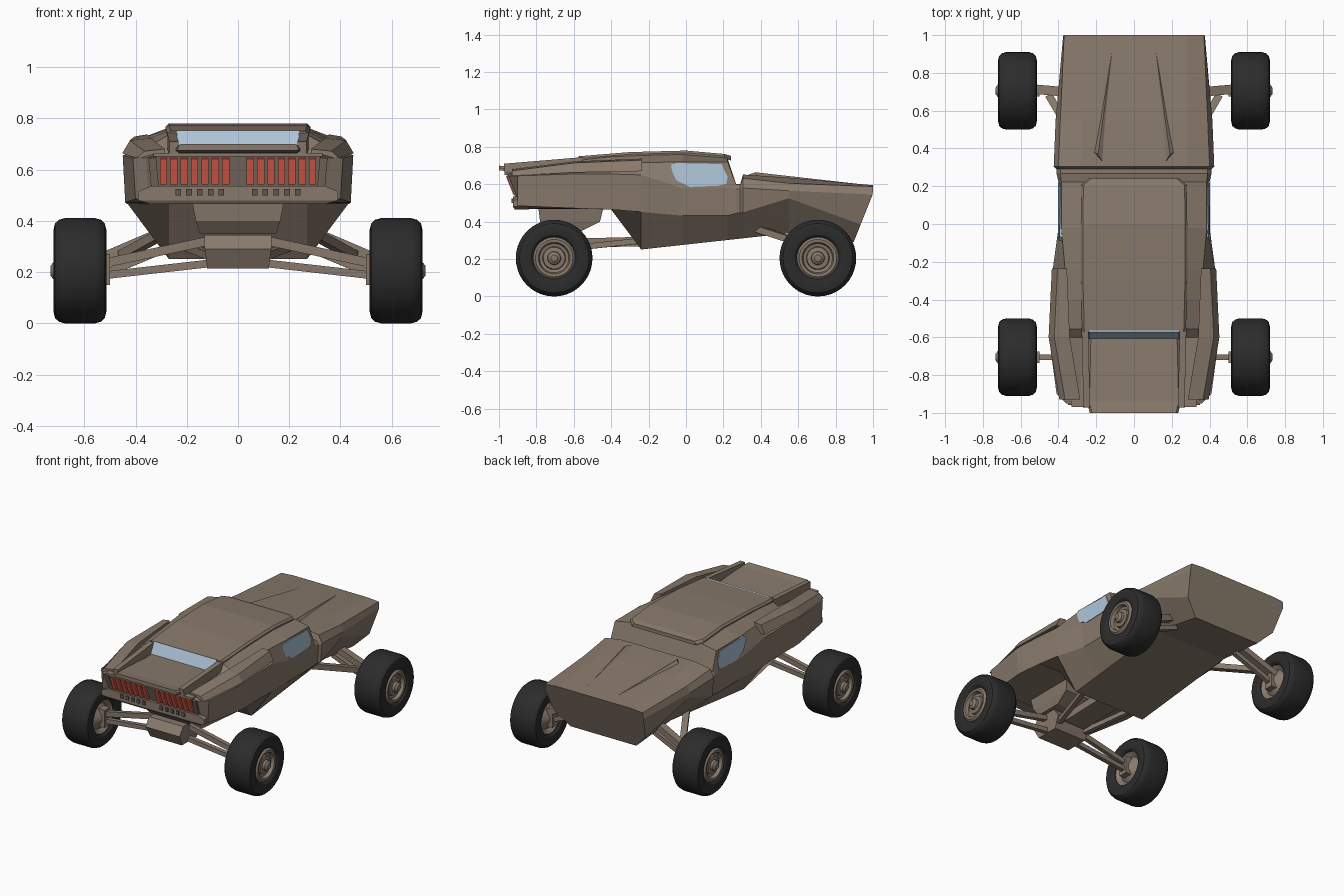
import bpy, bmesh
from math import sin, cos, tau, radians
from mathutils import Vector

if "Cube" in bpy.data.objects:
    bpy.data.objects.remove(bpy.data.objects["Cube"])


def material(name, rgb):
    m = bpy.data.materials.new(name)
    m.diffuse_color = (*rgb, 1)
    m.use_nodes = True
    m.node_tree.nodes["Principled BSDF"].inputs["Base Color"].default_value = m.diffuse_color
    return m


PAINT = material("brown_paint", (0.25, 0.195, 0.15))
RUBBER = material("rubber", (0.025, 0.025, 0.025))
GLASS = material("glass", (0.42, 0.55, 0.68))
RED = material("red_lamp", (0.85, 0.13, 0.08))
DARK = material("dark_trim", (0.12, 0.095, 0.075))


def loft(name, rings, mat=PAINT, mirror="", wrap=False, smooth=False):
    """Skin closed rings of points; cap the ends unless wrapped."""
    bm = bmesh.new()
    vs = [[bm.verts.new(p) for p in ring] for ring in rings]
    n = len(vs[0])
    for i in range(len(vs) if wrap else len(vs) - 1):
        a, b = vs[i], vs[(i + 1) % len(vs)]
        for j in range(n):
            k = (j + 1) % n
            bm.faces.new((a[j], a[k], b[k], b[j]))
    if not wrap:
        bm.faces.new(vs[0])
        bm.faces.new(vs[-1][::-1])
    bmesh.ops.remove_doubles(bm, verts=bm.verts[:], dist=1e-5)
    bmesh.ops.recalc_face_normals(bm, faces=bm.faces[:])
    me = bpy.data.meshes.new(name)
    bm.to_mesh(me)
    bm.free()
    if smooth:
        me.polygons.foreach_set("use_smooth", [True] * len(me.polygons))
        me.set_sharp_from_angle(angle=radians(32))
    me.materials.append(mat)
    ob = bpy.data.objects.new(name, me)
    bpy.context.collection.objects.link(ob)
    if mirror:
        mod = ob.modifiers.new("mirror", "MIRROR")
        mod.use_axis = ("x" in mirror, "y" in mirror, False)
        mod.use_mirror_merge = False
    return ob


def lathe(name, profile, mat, steps):
    """Spin an (r, x) profile about a wheel axle; four copies by mirroring."""
    rings = [[(x, .705 + r * cos(t), .205 + r * sin(t)) for r, x in profile]
             for t in (tau * i / steps for i in range(steps))]
    return loft(name, rings, mat, "xy", True, True)


def bar(name, p, q, w, h, mat=PAINT, mirror="x", up=(0, 0, 1)):
    """Rectangular bar from p to q."""
    p, q = Vector(p), Vector(q)
    d = (q - p).normalized()
    s = d.cross(Vector(up)).normalized() * w / 2
    u = s.cross(d).normalized() * h / 2
    return loft(name, [[c + s + u, c - s + u, c - s - u, c + s - u] for c in (p, q)], mat, mirror)


def slab(name, stations, thick, edge=0.012):
    """Symmetric plate from (y, half_width, top_z) with bevelled upper edges."""
    return loft(name, [[(-w, y, z - thick), (-w, y, z - edge), (edge - w, y, z),
                        (w - edge, y, z), (w, y, z - edge), (w, y, z - thick)]
                       for y, w, z in stations])


def block(name, layers):
    """Symmetric block from stacked layers (z, half_width, y0, y1)."""
    return loft(name, [[(-a, y0, z), (a, y0, z), (a, y1, z), (-a, y1, z)]
                       for z, a, y0, y1 in layers])


def hull_ring(y, roof, xs, zs, xw, zw, zc):
    """Hull section: roof edge, shoulder, waist, crease and belly edge."""
    belly = .25 + .11 * (y + .25) if y > -.3 else .468
    if y > .9:
        belly = .29
    half = []
    for x, z in ((.28, roof), (xs, zs), (xw, zw), (xw - .01, zc), (.27, belly)):
        dy = 0
        if y > .9:
            dy = .4 * min(0, z - .55)       # raked nose
        elif y < -.95:
            dy = -.4 * min(0, z - .66)      # raked tail
        half.append((x - (.02 if y > .9 and z < .5 else 0), y + dy, z))
    return half + [(-x, b, z) for x, b, z in half[::-1]]


# hull: nose and hood, scuttle groove, cabin, tail
hood = [(1, .595, .37, .588, .375, .545, .385), (.55, .635, .39, .605, .415, .565, .525),
        (.305, .652, .40, .632, .425, .58, .45)]
groove = [(y, .602, .39, .60, .41, .575, .445) for y in (.29, .268)]
cabin = [(y, r, .385, .72, .40, .58, .432) for y, r in ((.222, .74), (-.02, .76))]
rear = [(-.24, .755, .365, .715, .43, .65, .452), (-.40, .747, .36, .705, .44, .655, .465),
        (-.555, .73, .35, .69, .45, .655, .47), (-.60, .66, .34, .685, .45, .655, .472),
        (-.90, .66, .33, .665, .41, .645, .485), (-.955, .66, .31, .66, .36, .645, .49)]
loft("hull", [hull_ring(*s) for s in hood + groove + cabin + rear])

# roof plate, rear deck, rails beside it and rear window
slab("roof_plate", [(.24, .24, .752), (.205, .28, .762), (0, .282, .78),
                    (-.3, .282, .772), (-.57, .275, .75)], .025)
slab("rear_deck", [(-.60, .24, .68), (-.94, .248, .692), (-1, .235, .70)], .025)
bar("deck_rail", (.26, -.55, .715), (.25, -.97, .68), .035, .06)
bar("rear_window", (-.238, -.583, .712), (.238, -.583, .712), .015, .085, GLASS, "", (0, .5, 1))

# shoulder fairings: (y, inner x, outer x, top z, lower z)
loft("shoulder_fairing", [[(a, y, t), (b - .03, y, t - .008), (b, y, u), (a, y, u)]
     for y, a, b, t, u in ((-.235, .355, .435, .737, .67), (-.60, .34, .452, .722, .663),
                           (-.93, .285, .395, .680, .645))], mirror="x")

# side windows lie on the cabin side
outline = [(-.09, .695), (-.07, .714), (.19, .708), (.222, .64), (.215, .602),
           (.17, .592), (.02, .586), (-.05, .62)]
loft("side_window", [[(.40 - (z - .58) * .107 + max(0, -.02 - y) * .09 + d, y, z)
                      for y, z in outline] for d in (-.02, .004)], GLASS, "x")

# hood ridges tapering towards the nose
loft("hood_ridge", [[(.165, .325, .648), (.225, .385, .632), (.19, .37, .664)],
                    [(.112, .92, .60), (.118, .92, .60), (.115, .92, .602)]], mirror="x")

# tail panel: lamps, frame and lower bumper with vents
for i in range(7):
    x = .048 + i * .0405
    bar("tail_lamp", (x, -.912, .545), (x, -.952, .645), .028, .022, RED, up=(0, 1, 0))
bar("lamp_side_frame", (.325, -.90, .54), (.335, -.945, .65), .03, .03, up=(0, 1, 0))
bar("lamp_top_trim", (-.33, -.945, .658), (.33, -.945, .658), .05, .015, mirror="")
block("rear_bumper", [(.535, .34, -.925, -.84), (.515, .39, -.925, -.84),
                      (.48, .39, -.925, -.84), (.465, .34, -.915, -.84)])
for i in range(5):
    x = .065 + i * .042
    bar("bumper_vent", (x, -.92, .512), (x, -.932, .512), .022, .026, DARK)

# rear underside pod, differential and links to the belly
block("under_pod", [(.48, .18, -.79, -.44), (.40, .165, -.78, -.46), (.35, .15, -.74, -.56)])
block("differential", [(.345, .13, -.78, -.62), (.29, .13, -.82, -.58), (.213, .12, -.78, -.62)])
bar("spine", (0, -.58, .285), (0, -.20, .295), .16, .05, mirror="")
bar("trailing_link", (.10, -.60, .26), (.20, -.22, .30), .03, .03)

# suspension arms
bar("rear_upper_arm", (.10, -.705, .325), (.54, -.705, .23), .03, .035)
bar("rear_lower_arm", (.10, -.705, .235), (.54, -.705, .185), .03, .03)
bar("front_upper_arm", (.26, .69, .37), (.54, .715, .25), .05, .04)
bar("front_lower_arm", (.24, .69, .31), (.54, .705, .185), .03, .03)
bar("front_brace", (.25, .34, .375), (.45, .68, .265), .04, .035)
bar("wheel_upright", (.525, .705, .15), (.525, .705, .27), .05, .06, mirror="xy", up=(0, 1, 0))

# wheels
side = [(.112, .085), (.125, .097), (.16, .103), (.185, .097), (.199, .082), (.205, .06)]
tyre = [(r, .617 + x) for r, x in side] + [(r, .617 - x) for r, x in side[::-1]]
lathe("tyre", tyre, RUBBER, 40)
hub = [(0, .732), (.018, .732), (.034, .72), (.036, .703), (.058, .70), (.062, .686), (.078, .69),
       (.085, .712), (.10, .714), (.114, .70), (.114, .535), (.085, .56), (.03, .52), (0, .52)]
lathe("wheel_hub", hub, PAINT, 32)
